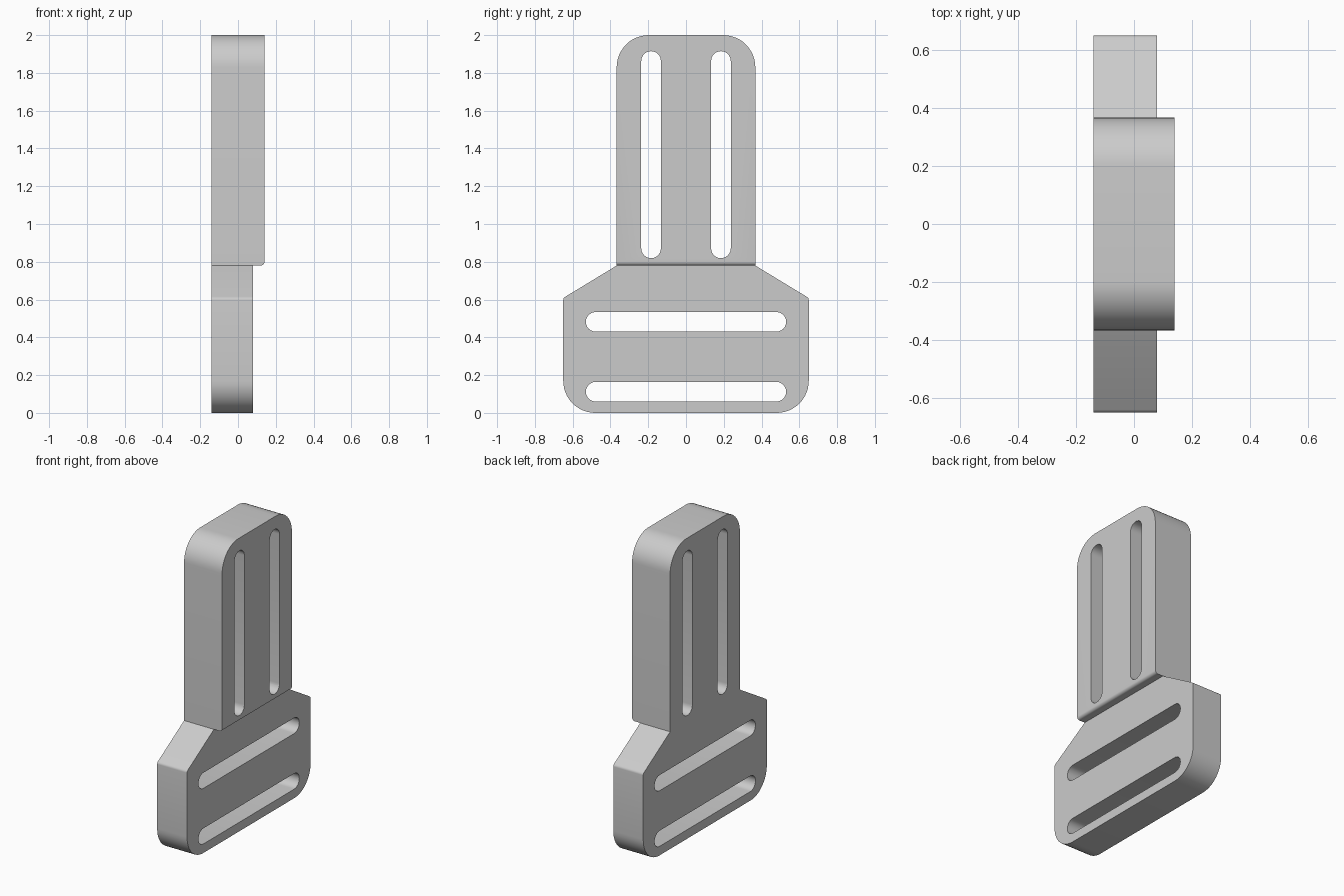
import bpy, bmesh, math

cube = bpy.data.objects.get("Cube")
if cube:
    bpy.data.objects.remove(cube, do_unlink=True)

grey = bpy.data.materials.new("plain grey")
grey.use_nodes = True
colour = (0.6, 0.6, 0.6, 1)
grey.diffuse_color = colour
grey.node_tree.nodes["Principled BSDF"].inputs["Base Color"].default_value = colour

BACK, STEP, FACE = -0.14, 0.08, 0.14
SHOULDER = 0.78


def arc(cu, cv, r, start, end, steps=12):
    """Points along an arc, angles in degrees."""
    angles = [math.radians(start + (end - start) * i / steps) for i in range(steps + 1)]
    return [(cu + r * math.cos(a), cv + r * math.sin(a)) for a in angles]


def prism(name, points, offset):
    """Extrude a closed 3D outline along an offset vector."""
    bm = bmesh.new()
    face = bm.faces.new([bm.verts.new(p) for p in points])
    ext = bmesh.ops.extrude_face_region(bm, geom=[face], use_keep_orig=True)
    moved = [v for v in ext["geom"] if isinstance(v, bmesh.types.BMVert)]
    bmesh.ops.translate(bm, verts=moved, vec=offset)
    bmesh.ops.recalc_face_normals(bm, faces=bm.faces[:])
    mesh = bpy.data.meshes.new(name)
    bm.to_mesh(mesh)
    bm.free()
    mesh.materials.append(grey)
    obj = bpy.data.objects.new(name, mesh)
    bpy.context.collection.objects.link(obj)
    return obj


def slot(name, cy, cz, half_length, upright):
    """Rounded slot cutter running through the plate."""
    r = 0.052
    reach = half_length - r
    pts = arc(reach, 0, r, -90, 90) + arc(-reach, 0, r, 90, 270)
    if upright:
        pts = [(-v, u) for u, v in pts]
    return prism(name, [(-0.3, cy + u, cz + v) for u, v in pts], (0.6, 0, 0))


# Outline of the plate: wide base, sloped shoulders, narrow neck
half = arc(0.48, 0.17, 0.17, -90, 0)
half += arc(0.63, 0.597, 0.02, 0, 59, 4)
half += [(0.367, SHOULDER)]
half += arc(0.197, 1.83, 0.17, 0, 90)
outline = half + [(-y, z) for y, z in reversed(half)]
plate = prism("buckle_plate", [(BACK, y, z) for y, z in outline], (FACE - BACK, 0, 0))

# Recess over the wide base, leaving a rounded lip under the neck
lip = [(STEP, -0.1), (STEP, SHOULDER)]
lip += arc(FACE - 0.02, SHOULDER + 0.02, 0.02, -90, 0, 6)
lip += [(0.3, SHOULDER + 0.02), (0.3, -0.1)]
cutters = [prism("base_recess", [(x, -0.8, z) for x, z in lip], (0, 1.6, 0))]

# Strap slots: two across the base, two up the neck
for z in (0.112, 0.482):
    cutters.append(slot("base_slot", 0, z, 0.53, False))
for y in (-0.185, 0.185):
    cutters.append(slot("neck_slot", y, 1.367, 0.548, True))

bpy.ops.object.select_all(action='DESELECT')
plate.select_set(True)
bpy.context.view_layer.objects.active = plate
for cutter in cutters:
    cutter.hide_render = True
    mod = plate.modifiers.new("cut", 'BOOLEAN')
    mod.operation = 'DIFFERENCE'
    mod.solver = 'EXACT'
    mod.object = cutter
    bpy.ops.object.modifier_apply(modifier=mod.name)
    bpy.data.objects.remove(cutter, do_unlink=True)

bpy.ops.object.shade_smooth_by_angle(angle=math.radians(30))
